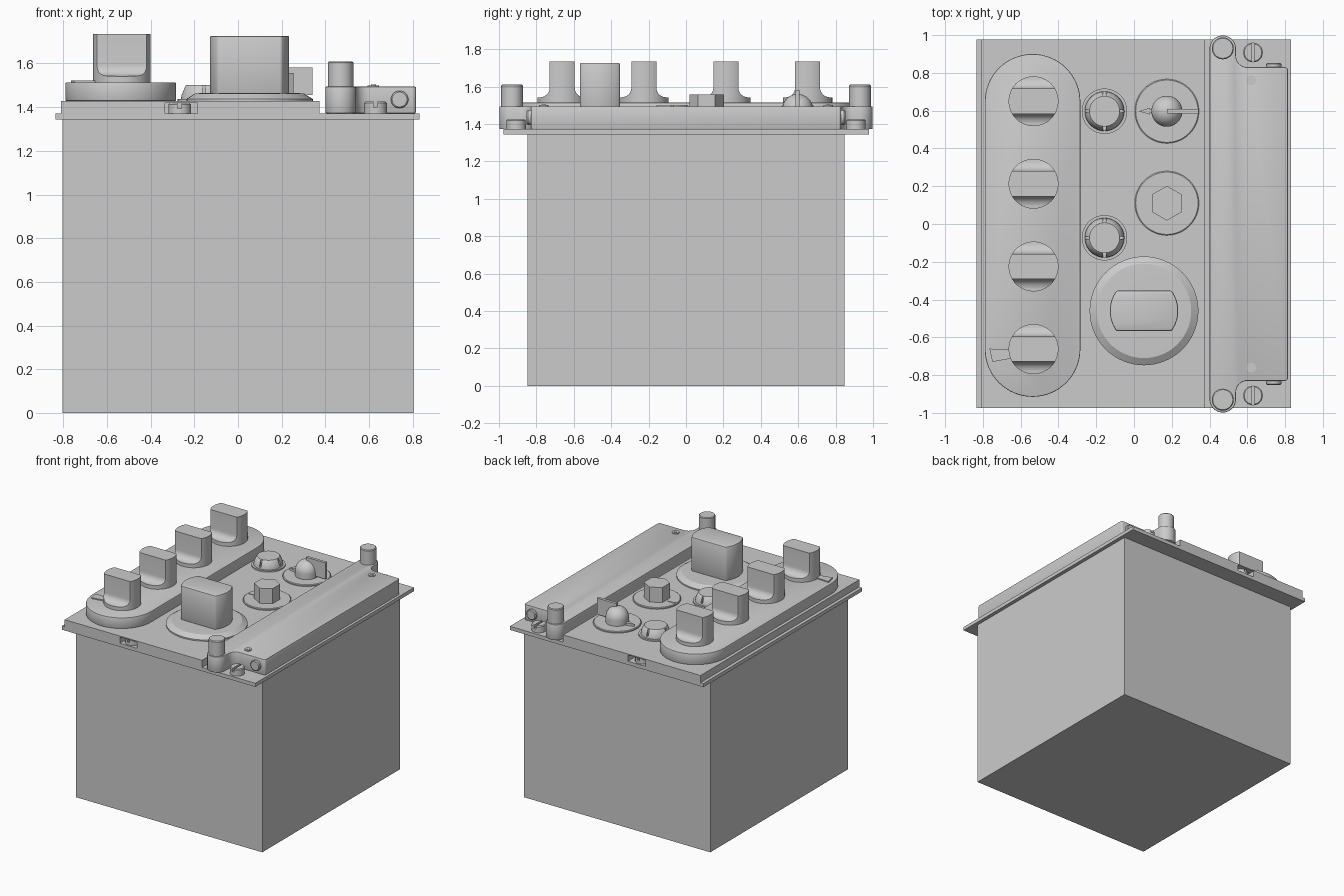
import bpy, bmesh, math
from math import cos, sin, pi

if "Cube" in bpy.data.objects:
    bpy.data.objects.remove(bpy.data.objects["Cube"])


def finish(name, bm, bevel=0.0):
    bmesh.ops.recalc_face_normals(bm, faces=bm.faces[:])
    me = bpy.data.meshes.new(name)
    bm.to_mesh(me)
    bm.free()
    ob = bpy.data.objects.new(name, me)
    bpy.context.collection.objects.link(ob)
    if bevel:
        m = ob.modifiers.new("Bevel", 'BEVEL')
        m.width, m.segments, m.limit_method = bevel, 2, 'ANGLE'
        apply(ob, m)
    smooth(ob)
    return ob


def activate(ob):
    bpy.ops.object.select_all(action='DESELECT')
    ob.select_set(True)
    bpy.context.view_layer.objects.active = ob


def apply(ob, m):
    activate(ob)
    bpy.ops.object.modifier_apply(modifier=m.name)


def smooth(ob):
    activate(ob)
    bpy.ops.object.shade_smooth_by_angle(angle=math.radians(30))


def prism(name, pts, z0, z1, bevel=0.0):
    """Extrude an x/y outline from z0 to z1."""
    bm = bmesh.new()
    f = bm.faces.new([bm.verts.new((x, y, z0)) for x, y in pts])
    r = bmesh.ops.extrude_face_region(bm, geom=[f])
    vs = [v for v in r['geom'] if isinstance(v, bmesh.types.BMVert)]
    bmesh.ops.translate(bm, verts=vs, vec=(0, 0, z1 - z0))
    return finish(name, bm, bevel)


def box(name, x0, x1, y0, y1, z0, z1, bevel=0.0):
    return prism(name, [(x0, y0), (x1, y0), (x1, y1), (x0, y1)], z0, z1, bevel)


def arc(cx, cy, r, a0, a1, n=16):
    return [(cx + r * cos(math.radians(a0 + (a1 - a0) * i / n)),
             cy + r * sin(math.radians(a0 + (a1 - a0) * i / n))) for i in range(n + 1)]


def lathe(name, x, y, profile, n=48):
    """Round part from (radius, z) points, bottom to top, capped."""
    bm = bmesh.new()
    rings = [[bm.verts.new((x + r * cos(2 * pi * i / n), y + r * sin(2 * pi * i / n), z))
              for i in range(n)] for r, z in profile]
    for a, b in zip(rings, rings[1:]):
        for i in range(n):
            j = (i + 1) % n
            bm.faces.new((a[i], a[j], b[j], b[i]))
    bm.faces.new(rings[0])
    bm.faces.new(rings[-1])
    return finish(name, bm)


def boolean(ob, cutter, op='DIFFERENCE'):
    m = ob.modifiers.new("Cut", 'BOOLEAN')
    m.operation, m.object, m.solver = op, cutter, 'EXACT'
    apply(ob, m)
    bpy.data.objects.remove(cutter, do_unlink=True)
    smooth(ob)


def slotted_screw(name, x, y, z0, z1):
    s = lathe(name, x, y, [(.052, z0), (.052, z1 - .006), (.046, z1)], 32)
    boolean(s, box("cutter", x - .009, x + .009, y - .1, y + .1, z1 - .025, z1 + .1))


# Housing, flange and raised front panel
PLATE, TOP = 1.372, 1.428
box("housing", -.803, .803, -.848, .848, 0, 1.345)
box("flange_plate", -.835, .832, -.975, .978, 1.344, PLATE)
panel = box("control_panel", -.81, .373, -.975, .978, PLATE, TOP)
for s in (-1, 1):
    boolean(panel, box("cutter", -.335, -.185, s * .93 - .08, s * .93 + .08, PLATE - .05, TOP - .008))
    slotted_screw("recessed_screw", -.267, s * .915, PLATE, TOP - .01)

# Side cover with rounded post lugs at both ends
half = ([(.815, .815)] + arc(.80, .815, .015, 0, 90, 4)[1:] + arc(.60, .89, .06, 270, 180, 8)
        + arc(.47, .928, .07, 0, 180, 20))
cover = prism("side_cover", half + [(x, -y) for x, y in reversed(half)], PLATE, 1.494, .005)

# Posts, screws, hinge bolts and pins on the cover
for s in (-1, 1):
    lathe("guide_post", .47, s * .93, [(.058, 1.48), (.058, 1.604), (.053, 1.61)])
    slotted_screw("flange_screw", .63, s * .908, PLATE, 1.425)
    bolt = lathe("end_bolt", 0, 0, [(.04, 0), (.04, .024), (.034, .03)], 32)
    bolt.location = (.74, s * .822, 1.435)
    bolt.rotation_euler = (-s * pi / 2, 0, 0)
    lathe("cover_pin", .62, s * .76, [(.026, 1.49), (.026, 1.5), (.012, 1.5), (.012, 1.503)], 24)

# Stadium base for the row of knobs
prism("knob_row_base", arc(-.537, .647, .253, 0, 180, 32) + arc(-.537, -.662, .253, 180, 360, 32),
      TOP, 1.514, .006)


def row_knob(y):
    # Side profile with flared foot, trimmed by a cylinder
    right = [(.15, 1.51), (.15, 1.54), (.11, 1.543)]
    right += [(u, z) for u, z in arc(.117, 1.593, .05, 270, 180, 8)][1:]
    right += [(.067, 1.735)]
    prof = right + [(-u, z) for u, z in reversed(right)]
    bm = bmesh.new()
    f = bm.faces.new([bm.verts.new((-.75, y + u, z)) for u, z in prof])
    r = bmesh.ops.extrude_face_region(bm, geom=[f])
    vs = [v for v in r['geom'] if isinstance(v, bmesh.types.BMVert)]
    bmesh.ops.translate(bm, verts=vs, vec=(.45, 0, 0))
    cutter = finish("cutter", bm)
    k = lathe("row_knob", -.532, y, [(.132, 1.513), (.132, 1.8)])
    boolean(k, cutter, 'INTERSECT')


for y in (.65, .213, -.225, -.662):
    row_knob(y)
prism("row_knob_pointer", [(-.765, -.66), (-.64, -.665), (-.64, -.71), (-.75, -.73)], 1.51, 1.522)

# Large selector knob
cx, cy = .053, -.46
lathe("selector_dial", cx, cy, [(.288, TOP), (.288, 1.438), (.25, 1.463), (.2, 1.465)], 64)
a = math.degrees(math.asin(.107 / .181))
prism("selector_grip", arc(cx, cy, .181, -a, a, 12) + arc(cx, cy, .181, 180 - a, 180 + a, 12),
      1.46, 1.727, .008)

# Two tapered caps with four notches
for y in (.597, -.073):
    x = -.156
    lathe("cap_washer", x, y, [(.12, TOP), (.12, 1.438)])
    cap = lathe("round_cap", x, y, [(.105, 1.436), (.103, 1.455), (.085, 1.498), (.08, 1.502)])
    for dx, dy in ((1, 0), (-1, 0), (0, 1), (0, -1)):
        px, py = x + dx * .105, y + dy * .105
        hx, hy = (.024, .007) if dx else (.007, .024)
        boolean(cap, box("cutter", px - hx, px + hx, py - hy, py + hy, 1.45, 1.6))

# Hexagonal knob on a dial
lathe("hex_dial", .174, .11, [(.17, TOP), (.17, 1.436), (.165, 1.44)])
prism("hex_knob", arc(.174, .11, .092, 30, 330, 5), 1.435, 1.557)
box("hex_dial_mark", .02, .078, .102, .118, 1.435, 1.444)

# Domed pointer switch on a dial
x, y = .174, .597
lathe("pointer_dial", x, y, [(.17, TOP), (.17, 1.436), (.165, 1.44)])
dome = [(.082 * cos(t * pi / 24), 1.478 + .082 * sin(t * pi / 24)) for t in range(12)]
lathe("pointer_dome", x, y, [(.082, 1.435)] + dome + [(.002, 1.56)])
box("pointer_blade", x, .342, y - .011, y + .011, 1.455, 1.582)
box("pointer_arm", .08, x, y - .008, y + .008, 1.435, 1.458)
prism("pointer_tip", [(.025, y), (.085, y - .018), (.085, y + .018)], 1.435, 1.458)
